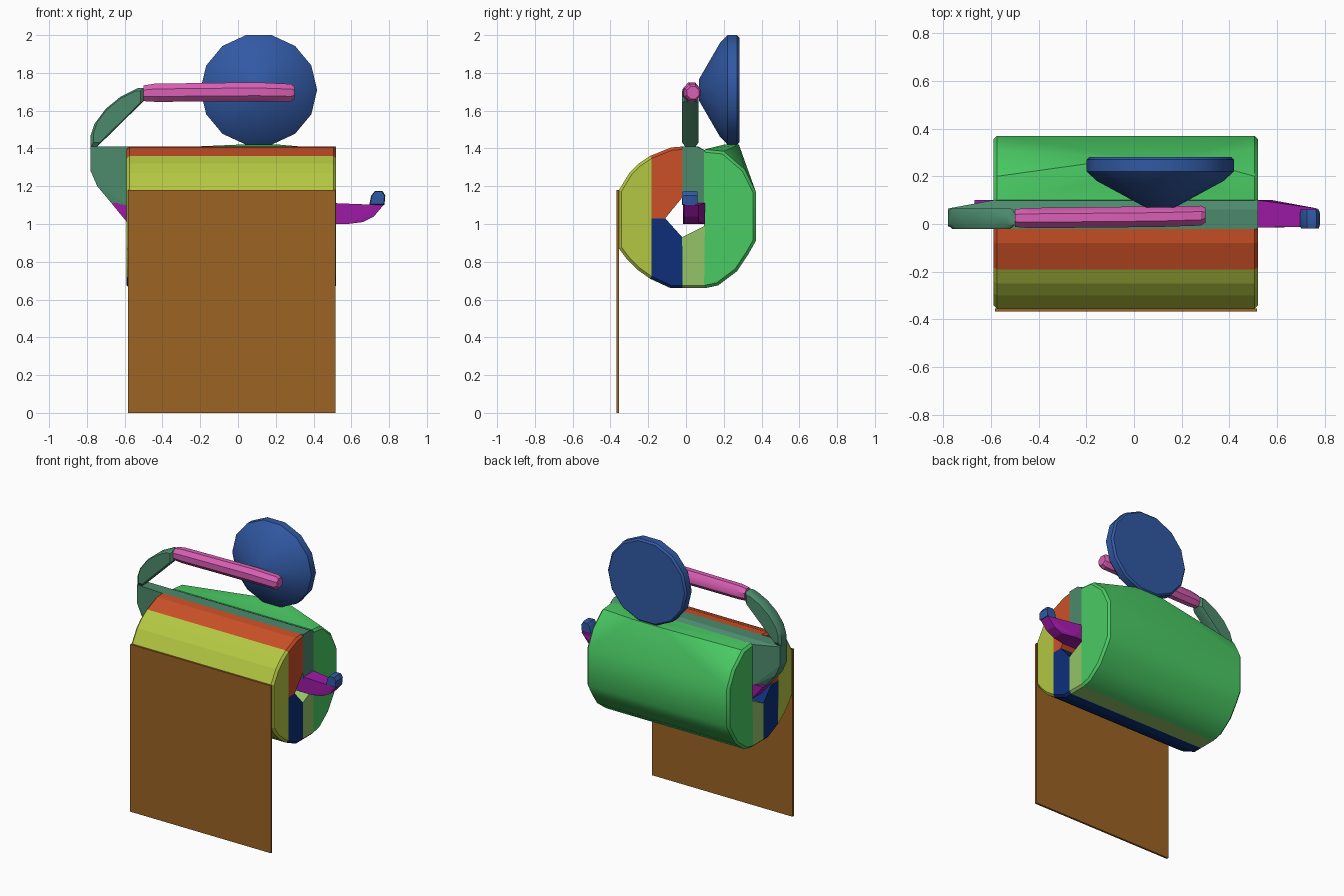
import bpy, bmesh, math
from mathutils import Vector

if "Cube" in bpy.data.objects:
    bpy.data.objects.remove(bpy.data.objects["Cube"])


def material(name, hex_code):
    rgb = [int(hex_code[i:i + 2], 16) / 255 for i in (0, 2, 4)]
    col = [c / 12.92 if c < 0.04 else ((c + 0.055) / 1.055) ** 2.4 for c in rgb] + [1]
    m = bpy.data.materials.new(name)
    m.use_nodes = True
    m.diffuse_color = col
    m.node_tree.nodes["Principled BSDF"].inputs["Base Color"].default_value = col
    return m


green = material("green", "4acb64")
blue = material("blue", "3159a4")
orange = material("orange", "cb5027")
yellow = material("yellow green", "b4c742")
brown = material("brown", "9c6324")
pink = material("pink", "da5fb5")
teal = material("teal", "4c8a6c")
purple = material("purple", "9c1aa5")
navy = material("navy", "0d2f7a")
lime = material("light green", "95c468")


def hull(name, points, mat, smooth=False):
    """Convex solid around a set of points."""
    bm = bmesh.new()
    for p in points:
        bm.verts.new(p)
    res = bmesh.ops.convex_hull(bm, input=bm.verts)
    loose = {v for v in res["geom_interior"] + res["geom_unused"]
             if isinstance(v, bmesh.types.BMVert) and v.is_valid and not v.link_faces}
    bmesh.ops.delete(bm, geom=list(loose), context="VERTS")
    bmesh.ops.dissolve_limit(bm, angle_limit=0.01, verts=bm.verts, edges=bm.edges)
    bmesh.ops.recalc_face_normals(bm, faces=bm.faces)
    mesh = bpy.data.meshes.new(name)
    bm.to_mesh(mesh)
    bm.free()
    mesh.materials.append(mat)
    ob = bpy.data.objects.new(name, mesh)
    bpy.context.collection.objects.link(ob)
    if smooth:
        bpy.ops.object.select_all(action="DESELECT")
        ob.select_set(True)
        bpy.context.view_layer.objects.active = ob
        bpy.ops.object.shade_smooth_by_angle(angle=math.radians(30))
    return ob


X0, X1 = -0.59, 0.52      # roll ends
AXIS = Vector((0, 1.035))  # roll centre in y, z


def roll_points(profile):
    """Extrude a y,z profile along x, easing the outer rim at both ends."""
    pts = []
    for p in map(Vector, profile):
        outer = (p - AXIS).length > 0.3
        on_cut = AXIS + (p - AXIS) * (0.96 if outer else 1)
        pts += [(X0, p.x if not outer else on_cut.x, on_cut.y),
                (X1, p.x if not outer else on_cut.x, on_cut.y),
                (X0 + 0.015, *p), (X1 - 0.015, *p)]
    return pts


def ring(x, y, z, ry, rz, n=8):
    """Points of an oval across the x axis."""
    return [(x, y + ry * math.cos((k + 0.5) * math.tau / n),
             z + rz * math.sin((k + 0.5) * math.tau / n)) for k in range(n)]


def slab(outline, y0, y1, inset=0.015, shrink=0.88):
    """Extrude an x,z outline along y with softened front and back."""
    c = sum(map(Vector, outline), Vector((0, 0))) / len(outline)
    pts = []
    for p in map(Vector, outline):
        q = c + (p - c) * shrink
        pts += [(p.x, y0 + inset, p.y), (p.x, y1 - inset, p.y), (q.x, y0, q.y), (q.x, y1, q.y)]
    return pts


# Paper roll, built as wedges around an open core
hull("roll_front", roll_points([(-.355, 1.18), (-.30, 1.27), (-.25, 1.32), (-.19, 1.36),
     (-.19, .71), (-.26, .76), (-.31, .81), (-.355, .87)]), yellow)
hull("roll_top_front", roll_points([(-.19, 1.03), (-.11, 1.03), (-.02, 1.14), (-.02, 1.41),
     (-.08, 1.405), (-.19, 1.36)]), orange)
hull("roll_bottom_front", roll_points([(-.19, 1.03), (-.11, 1.03), (-.02, .93), (-.02, .66),
     (-.08, .66), (-.19, .71)]), navy)
hull("roll_bottom", roll_points([(-.02, .93), (.10, .99), (.10, .66), (-.02, .66)]), lime)
mount = [(x, y, 1.42) for x in (0.0, 0.22) for y in (0.2, 0.28)]
hull("roll_back", roll_points([(.10, .66), (.17, .675), (.27, .75), (.33, .84), (.37, .91), (.37, 1.17),
     (.31, 1.29), (.20, 1.385), (.10, 1.395)]) + mount, green, True)

# Hanging sheet
hull("hanging_sheet", [(x, y, z) for x in (-.583, .515) for y in (-.368, -.354)
                       for z in (0, 1.18)], brown)

# Top wedge of the roll joined to the lower arm
arm_low = [(x, y, z) for x, z in ((-.78, 1.41), (-.78, 1.28), (-.745, 1.2), (-.67, 1.11))
           for y in (-.01, .065)]
hull("roll_top_and_lower_arm", [(x, y, z) for x in (X0, X1)
     for y, z in ((-.02, 1.41), (.06, 1.41), (.10, 1.39), (-.02, 1.10), (.10, 1.10))] + arm_low, teal)

# Spindle with upturned tip
hull("spindle", [(x, y, z) for x, z in ((-.67, 1.11), (-.58, 1.0), (.52, 1.11), (.58, 1.0))
                 for y in (-.015, .10)]
     + [(x, y, z) for x, z in ((.66, 1.01), (.72, 1.04), (.77, 1.10), (.70, 1.10))
        for y in (-.01, .065)], purple)
hull("spindle_tip", slab([(.695, 1.10), (.775, 1.10), (.78, 1.15), (.765, 1.175), (.725, 1.175),
                          (.705, 1.15)], -.018, .06), blue, True)

# Curved upper arm and crossbar
hull("upper_arm", slab([(-.78, 1.41), (-.78, 1.47), (-.76, 1.53), (-.70, 1.61), (-.62, 1.675),
     (-.53, 1.72), (-.50, 1.72), (-.50, 1.65), (-.54, 1.64), (-.745, 1.41)], -.02, .066), teal, True)
hull("crossbar", ring(-.50, .025, 1.692, .04, .045) + ring(-.44, .025, 1.695, .046, .052)
     + ring(.10, .03, 1.70, .046, .054) + ring(.28, .035, 1.695, .045, .05)
     + ring(.30, .037, 1.695, .034, .035), pink, True)

# Wall mount: shallow cone with a flat back
N = 14
hull("wall_mount", [(.11 + r * 1.04 * math.sin((k + .5) * math.tau / N), y,
                     1.71 + r * math.cos((k + .5) * math.tau / N))
                    for y, r in ((.07, .06), (.18, .255), (.22, .297), (.27, .297), (.282, .285))
                    for k in range(N)], blue, True)
